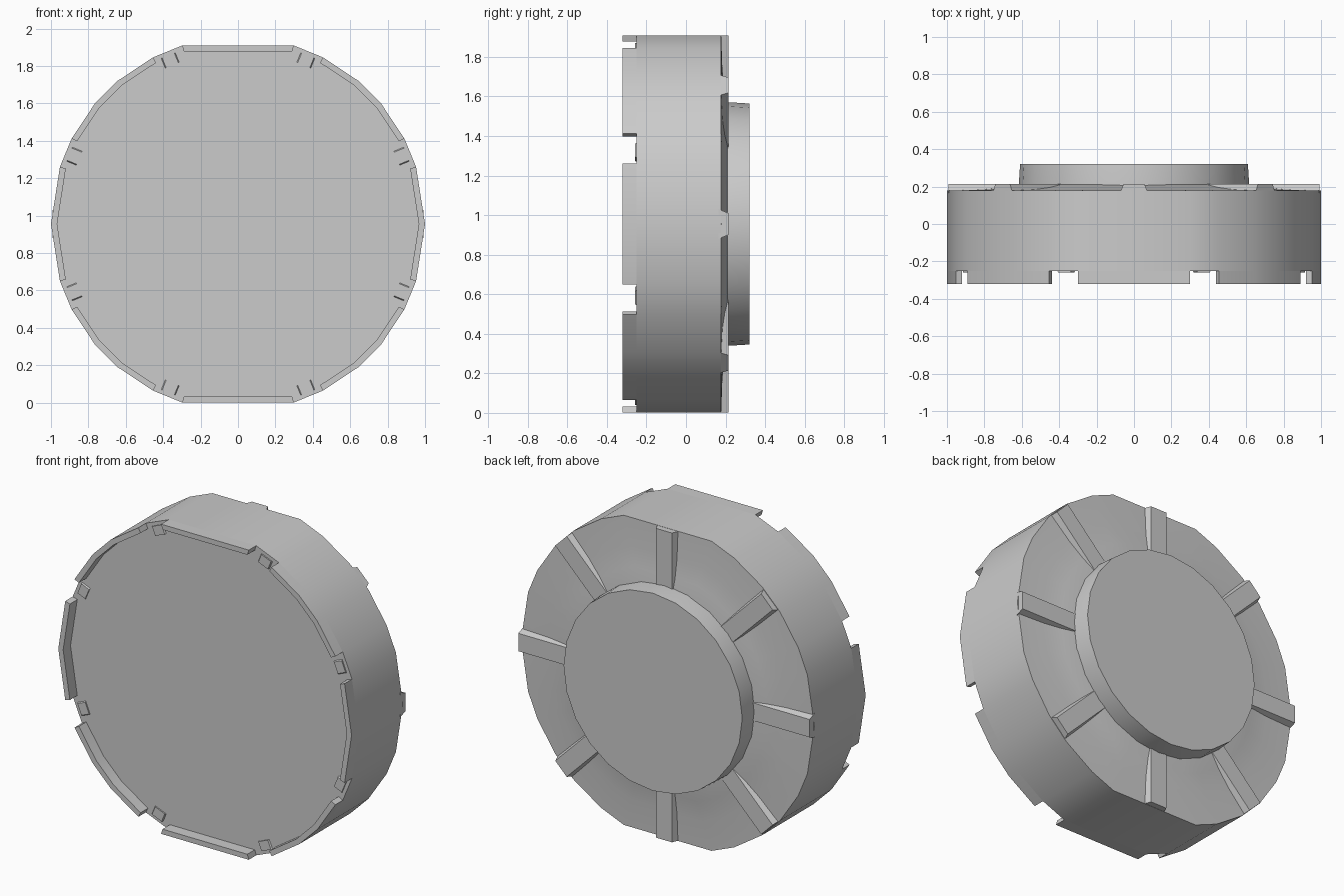
import bpy, bmesh
from math import sin, cos, radians

cube = bpy.data.objects.get("Cube")
if cube:
    bpy.data.objects.remove(cube)

CENTRE_Z = 0.955
FRONT, FLOOR, SHOULDER, RIB_TOP, BACK = -0.322, -0.25, 0.178, 0.215, 0.322
DISC_R = 0.615

grey = bpy.data.materials.new("plain_grey")
grey.use_nodes = True
colour = (0.6, 0.6, 0.6, 1)
grey.diffuse_color = colour
grey.node_tree.nodes["Principled BSDF"].inputs["Base Color"].default_value = colour

# Outline angles: one quarter, mirrored to the full circle
quarter = [17.8, 27.2, 40, 50, 63, 72.6]
angles = sorted([0, 180] + quarter + [180 - a for a in quarter]
                + [180 + a for a in quarter] + [360 - a for a in quarter])
COUNT = len(angles)


def polar(angle, u, y, t=0.0):
    """Point at radius u and sideways offset t along a spoke."""
    a = radians(angle)
    return (u * cos(a) - t * sin(a), y, u * sin(a) + t * cos(a) + CENTRE_Z)


def finish(name, bm):
    bmesh.ops.recalc_face_normals(bm, faces=bm.faces[:])
    mesh = bpy.data.meshes.new(name)
    bm.to_mesh(mesh)
    bm.free()
    mesh.materials.append(grey)
    mesh.polygons.foreach_set("use_smooth", [True] * len(mesh.polygons))
    mesh.set_sharp_from_angle(angle=radians(32))
    obj = bpy.data.objects.new(name, mesh)
    bpy.context.collection.objects.link(obj)
    return obj


def loft(bm, profile, spokes):
    """Join rings given as (radius, y); returns the bands of faces."""
    rings = [[bm.verts.new(polar(a, r, y)) for a in spokes] for r, y in profile]
    n = len(spokes)
    bands = [[bm.faces.new((p[i], p[(i + 1) % n], q[(i + 1) % n], q[i]))
              for i in range(n)] for p, q in zip(rings, rings[1:])]
    bm.faces.new(rings[0])
    bm.faces.new(rings[-1])
    return bands


def wedge(name, angle, inner, outer, base, top, half, flare):
    """Radial bar with sloped sides."""
    bm = bmesh.new()
    corners = [(inner, -1), (outer, -1), (outer, 1), (inner, 1)]
    low = [bm.verts.new(polar(angle, u, base, s * (half + flare))) for u, s in corners]
    high = [bm.verts.new(polar(angle, u, top, s * half)) for u, s in corners]
    bm.faces.new(low)
    bm.faces.new(high)
    for i in range(4):
        j = (i + 1) % 4
        bm.faces.new((low[i], low[j], high[j], high[i]))
    return finish(name, bm)


# Body drum with a notched front rim and a dished back shoulder
bm = bmesh.new()
bands = loft(bm, [(0.967, FLOOR), (1, FLOOR), (1, SHOULDER),
                  (0.82, 0.184), (0.7, 0.196), (0.6, 0.213)], angles)
rim = []
for i, face in enumerate(bands[0]):
    middle = (angles[i] + (angles[(i + 1) % COUNT] + (360 if i == COUNT - 1 else 0))) / 2
    if abs((middle % 45) - 22.5) > 2:
        rim.append(face)
raised = bmesh.ops.extrude_face_region(bm, geom=rim)
for item in raised["geom"]:
    if isinstance(item, bmesh.types.BMVert):
        item.co.y = FRONT
finish("drum_body", bm)

# Raised disc on the back
bm = bmesh.new()
loft(bm, [(DISC_R, 0.19), (DISC_R, 0.225), (DISC_R - 0.006, BACK)],
     [i * 15 for i in range(24)])
finish("back_disc", bm)

# Back ribs and small front tabs inside the notches
for i in range(8):
    reach = 0.953 if i in (2, 6) else 0.993
    wedge(f"back_rib_{i + 1}", i * 45, 0.59, reach, 0.165, RIB_TOP, 0.055, 0.02)
    wedge(f"notch_tab_{i + 1}", i * 45 + 22.5, 0.918, 0.975, FLOOR + 0.01,
          FLOOR - 0.008, 0.035, 0.012)
